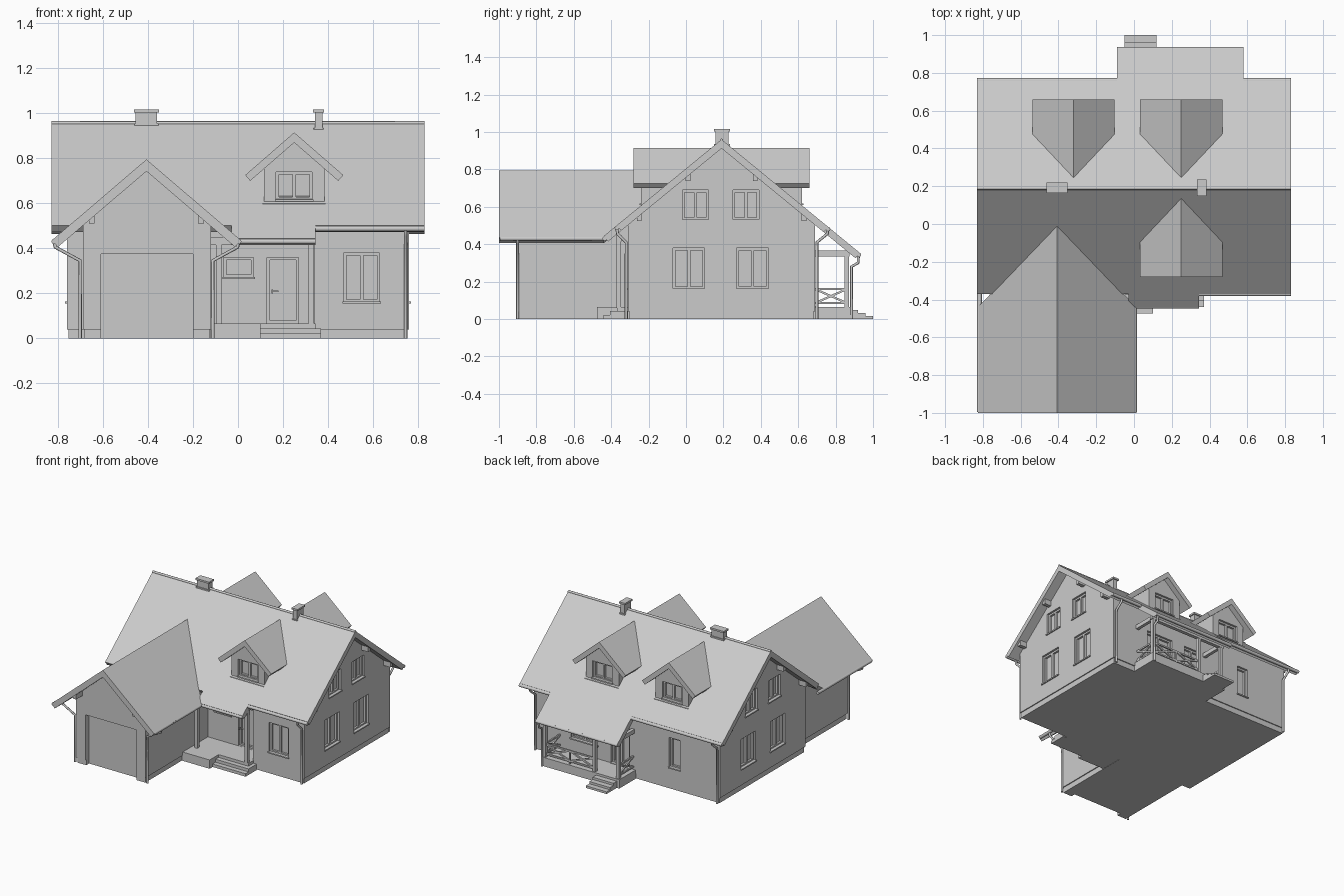
import bpy, bmesh
from mathutils import Vector

if "Cube" in bpy.data.objects:
    bpy.data.objects.remove(bpy.data.objects["Cube"])

RY, RZ, M = 0.19, 0.96, 0.82          # main ridge position and slope
WX, WZ, WM = -0.407, 0.795, 0.855     # garage wing ridge and slope


def make(name, bm):
    bmesh.ops.recalc_face_normals(bm, faces=bm.faces)
    me = bpy.data.meshes.new(name)
    bm.to_mesh(me)
    bm.free()
    ob = bpy.data.objects.new(name, me)
    bpy.context.collection.objects.link(ob)
    return ob


def extrude(bm, pts, vec):
    f = bm.faces.new([bm.verts.new(p) for p in pts])
    r = bmesh.ops.extrude_face_region(bm, geom=[f], use_keep_orig=True)
    bmesh.ops.translate(bm, vec=vec, verts=[v for v in r['geom'] if isinstance(v, bmesh.types.BMVert)])


def boxes(name, items):
    """Boxes given as (x0, x1, y0, y1, z0, z1)."""
    bm = bmesh.new()
    for x0, x1, y0, y1, z0, z1 in items:
        x0, x1 = sorted((x0, x1))
        y0, y1 = sorted((y0, y1))
        extrude(bm, [(x0, y0, z0), (x1, y0, z0), (x1, y1, z0), (x0, y1, z0)], (0, 0, z1 - z0))
    return make(name, bm)


def prism(name, prof, axis, a, b):
    bm = bmesh.new()
    if axis == 'x':
        extrude(bm, [(a, u, z) for u, z in prof], (b - a, 0, 0))
    else:
        extrude(bm, [(u, a, z) for u, z in prof], (0, b - a, 0))
    return make(name, bm)


def slab(name, polys, t):
    """Roof panels thickened inward along their normals."""
    bm = bmesh.new()
    for p in polys:
        p = [Vector(q) for q in p]
        n = (p[1] - p[0]).cross(p[2] - p[0]).normalized()
        extrude(bm, p, n * (-t if n.z > 0 else t))
    return make(name, bm)


def bars(name, segs, w):
    """Square timbers between point pairs."""
    bm = bmesh.new()
    for p, q in segs:
        p, q = Vector(p), Vector(q)
        d = (q - p).normalized()
        s = d.cross(Vector((0, 0, 1) if abs(d.z) < 0.9 else (0, 1, 0))).normalized() * w / 2
        u = d.cross(s).normalized() * w / 2
        extrude(bm, [p + s + u, p - s + u, p - s - u, p + s - u], q - p)
    return make(name, bm)


def tube(name, paths, r):
    cu = bpy.data.curves.new(name, 'CURVE')
    cu.dimensions, cu.bevel_depth, cu.bevel_resolution, cu.use_fill_caps = '3D', r, 2, True
    for path in paths:
        sp = cu.splines.new('POLY')
        sp.points.add(len(path) - 1)
        for pt, co in zip(sp.points, path):
            pt.co = (*co, 1)
    ob = bpy.data.objects.new(name, cu)
    bpy.context.collection.objects.link(ob)
    bpy.ops.object.select_all(action='DESELECT')
    ob.select_set(True)
    bpy.context.view_layer.objects.active = ob
    bpy.ops.object.convert(target='MESH')


def cut(ob, items):
    cutter = boxes("cutter", items)
    cutter.hide_render = True
    mod = ob.modifiers.new("cut", 'BOOLEAN')
    mod.operation, mod.solver, mod.object = 'DIFFERENCE', 'EXACT', cutter
    bpy.ops.object.select_all(action='DESELECT')
    ob.select_set(True)
    bpy.context.view_layer.objects.active = ob
    bpy.ops.object.modifier_apply(modifier=mod.name)
    bpy.data.objects.remove(cutter)


def window(name, axis, plane, s, u0, u1, z0, z1, mull=1, sill=True):
    """Frame, mullion and sill set in a reveal; returns the cutter box."""
    def b(ua, ub, da, db, za, zb):
        a, c = plane + s * da, plane + s * db
        return (a, c, ua, ub, za, zb) if axis == 'x' else (ua, ub, a, c, za, zb)
    f, d0, d1 = 0.013, -0.031, -0.015
    parts = [b(u0, u0 + f, d0, d1, z0, z1), b(u1 - f, u1, d0, d1, z0, z1),
             b(u0, u1, d0, d1, z0, z0 + f), b(u0, u1, d0, d1, z1 - f, z1)]
    for i in range(mull):
        c = u0 + (u1 - u0) * (i + 1) / (mull + 1)
        parts.append(b(c - 0.008, c + 0.008, d0, d1, z0, z1))
    if sill:
        parts.append(b(u0 - 0.005, u1 + 0.005, d0, 0.008, z0 - 0.006, z0 + 0.003))
    boxes(name, parts)
    return b(u0, u1, -0.03, 0.02, z0, z1)


def gable(c, lo, hi, base, apex, m):
    return [(lo, base), (hi, base), (hi, apex - m * abs(hi - c)), (c, apex), (lo, apex - m * abs(lo - c))]


# Main house walls with recessed entrance
walls = prism("main_walls", gable(RY, -0.31, 0.69, 0.04, RZ - 0.035, M), 'x', -0.76, 0.76)
cut(walls, [(-0.12, 0.34, -0.6, -0.18, 0, 0.44)])
holes = []
for s, side in ((1, "right"), (-1, "left")):
    for i, (a, b, c, d) in enumerate([(-0.07, 0.10, 0.16, 0.38), (0.27, 0.44, 0.16, 0.38),
                                      (-0.02, 0.12, 0.53, 0.69), (0.25, 0.39, 0.53, 0.69)]):
        holes.append(window(f"{side}_window_{i}", 'x', s * 0.76, s, a, b, c, d))
holes.append(window("front_window", 'y', -0.31, -1, 0.47, 0.63, 0.16, 0.38))
holes.append(window("entry_window", 'y', -0.18, -1, -0.065, 0.07, 0.27, 0.36, 0))
holes.append(window("entry_door_frame", 'y', -0.18, -1, 0.13, 0.27, 0.066, 0.36, 0, False))
holes.append(window("back_window", 'y', 0.69, 1, -0.435, -0.345, 0.16, 0.38, 0))
holes.append(window("terrace_door", 'y', 0.69, 1, -0.02, 0.13, 0.066, 0.36))
holes.append(window("terrace_window", 'y', 0.69, 1, 0.24, 0.46, 0.16, 0.36))
cut(walls, holes)
boxes("door_handle", [(0.15, 0.18, -0.2, -0.194, 0.205, 0.212), (0.15, 0.156, -0.212, -0.194, 0.2, 0.217)])
boxes("main_plinth", [(-0.753, 0.753, -0.303, 0.683, 0, 0.045)])

# Garage wing with door recess
wing = prism("wing_walls", gable(WX, -0.69, -0.12, 0.04, WZ - 0.035, WM), 'y', -0.91, -0.30)
wing_plinth = boxes("wing_plinth", [(-0.683, -0.127, -0.903, -0.30, 0, 0.045)])
for ob in (wing, wing_plinth):
    cut(ob, [(-0.61, -0.20, -1.0, -0.87, -0.1, 0.375)])

# Main roof: stepped eaves over the entrance and terrace
def plane_pts(outline, s):
    return [(x, RY + s * d, RZ - M * d) for x, d in outline]

front = [(-0.83, 0), (0.83, 0), (0.83, 0.56), (0.345, 0.56), (0.345, 0.63), (-0.03, 0.63), (-0.03, 0.56), (-0.83, 0.56)]
back = [(-0.83, 0), (0.83, 0), (0.83, 0.57), (0.58, 0.57), (0.58, 0.74), (-0.09, 0.74), (-0.09, 0.57), (-0.83, 0.57)]
slab("main_roof", [plane_pts(front, -1), plane_pts(back, 1)], 0.037)
tube("ridge_cap", [[(-0.83, RY, RZ - 0.004), (0.83, RY, RZ - 0.004)]], 0.009)

# Garage roof, trimmed along the valleys
slab("wing_roof", [[(WX, -1, WZ), (WX, -0.005, WZ), (WX + s * 0.42, -0.44, WZ - WM * 0.42),
                    (WX + s * 0.42, -1, WZ - WM * 0.42)] for s in (-1, 1)], 0.04)

# Purlin ends under the gable overhangs
ends = []
for dd in (0.18, 0.44):
    for sy in (-1, 1):
        for sx in (-1, 1):
            y, z = RY + sy * dd, RZ - M * dd - 0.045
            ends.append((sx * 0.74, sx * 0.815, y - 0.013, y + 0.013, z - 0.03, z + 0.01))
for s in (-1, 1):
    x = WX + s * 0.243
    ends.append((x - 0.013, x + 0.013, -0.985, -0.9, 0.51, 0.545))
boxes("purlin_ends", ends)

# Dormers
def dormer(name, x, s):
    top, m = 0.915, 0.87
    slab(name + "_roof", [[(x, RY + s * 0.05, top), (x, RY + s * 0.47, top),
                           (x + k * 0.218, RY + s * 0.47, top - m * 0.218),
                           (x + k * 0.218, RY + s * 0.28, top - m * 0.218)] for k in (-1, 1)], 0.034)
    w = RY + s * 0.43
    ob = prism(name + "_walls", gable(x, x - 0.135, x + 0.135, 0.59, top - 0.025, m), 'y', w, RY + s * 0.12)
    cut(ob, [window(name + "_window", 'y', w, s, x - 0.08, x + 0.08, 0.615, 0.74)])
    boxes(name + "_apron", [(x - 0.14, x + 0.14, w - s * 0.02, w + s * 0.012, 0.588, 0.6)])

dormer("front_dormer", 0.25, -1)
dormer("back_dormer_right", 0.25, 1)
dormer("back_dormer_left", -0.32, 1)

# Chimneys with caps and flashing
for name, x0, x1, y0, y1, zb in (("wide_chimney", -0.455, -0.36, 0.172, 0.213, 0.945),
                                 ("deep_chimney", 0.342, 0.375, 0.157, 0.228, 0.925)):
    boxes(name, [(x0, x1, y0, y1, 0.85, 1.005),
                 (x0 - 0.008, x1 + 0.008, y0 - 0.008, y1 + 0.008, 1.003, 1.016),
                 (x0 - 0.006, x1 + 0.006, y0 - 0.006, y1 + 0.006, zb, zb + 0.01)])

# Entrance porch floor, steps, posts and beam
boxes("entry_floor", [(-0.125, 0.1, -0.475, -0.17, 0, 0.065), (0.1, 0.345, -0.37, -0.17, 0, 0.065)])
boxes("entry_steps", [(0.1, 0.37, -0.405, -0.31, 0, 0.044), (0.1, 0.37, -0.44, -0.31, 0, 0.022)])
bars("entry_posts", [((x, -0.36, 0.06), (x, -0.36, 0.45)) for x in (-0.085, 0.325)], 0.024)
boxes("entry_beam", [(-0.12, 0.34, -0.375, -0.345, 0.415, 0.45)])

# Terrace floor, steps, posts, beams
boxes("terrace_floor", [(-0.07, 0.57, 0.68, 0.88, 0, 0.065)])
boxes("terrace_steps", [(-0.05, 0.12, 0.87, 0.92 + 0.04 * i, 0, 0.049 - 0.0165 * i) for i in range(3)])
bars("terrace_posts", [((x, 0.86, 0.06), (x, 0.86, 0.35)) for x in (-0.05, 0.145, 0.55)], 0.024)
boxes("terrace_beam", [(-0.07, 0.57, 0.847, 0.873, 0.335, 0.365)] +
      [(x - 0.012, x + 0.012, 0.68, 0.86, 0.335, 0.365) for x in (-0.05, 0.55)])

# Crossed railings
rails = []
for a, b in (((0.145, 0.86), (0.348, 0.86)), ((0.348, 0.86), (0.55, 0.86)),
             ((0.55, 0.69), (0.55, 0.86)), ((-0.05, 0.69), (-0.05, 0.86))):
    lo, hi = 0.085, 0.16
    for za, zb in ((lo, lo), (hi, hi), (lo, hi), (hi, lo)):
        rails.append(((*a, za), (*b, zb)))
rails.append(((0.348, 0.86, 0.06), (0.348, 0.86, 0.16)))
bars("terrace_railing", rails, 0.011)

# Gutters along the eaves
ey, by = RY - 0.56, RY + 0.57
tube("gutters", [[(0.345, ey, 0.487), (0.83, ey, 0.487)], [(0.0, -0.435, 0.43), (0.345, -0.435, 0.43)],
                 [(-0.83, by, 0.48), (-0.09, by, 0.48)], [(0.58, by, 0.48), (0.83, by, 0.48)],
                 [(-0.09, 0.925, 0.343), (0.58, 0.925, 0.343)],
                 [(-0.818, -0.995, 0.43), (-0.818, -0.37, 0.43)], [(0.003, -0.995, 0.43), (0.003, -0.44, 0.43)]], 0.012)

# Downpipes
pipes = []
for x in (-0.745, 0.745):
    pipes.append([(x, by, 0.48), (x, by - 0.005, 0.455), (x, 0.7, 0.41), (x, 0.7, 0)])
pipes.append([(0.745, ey, 0.48), (0.745, ey + 0.005, 0.455), (0.745, -0.32, 0.41), (0.745, -0.32, 0)])
for s in (-1, 1):
    pipes.append([(WX + s * 0.41, -0.9, 0.43), (WX + s * 0.405, -0.9, 0.405),
                  (WX + s * 0.295, -0.9, 0.345), (WX + s * 0.295, -0.9, 0)])
pipes.append([(0.56, 0.922, 0.343), (0.56, 0.92, 0.30), (0.56, 0.885, 0.28), (0.56, 0.885, 0)])
tube("downpipes", pipes, 0.008)
